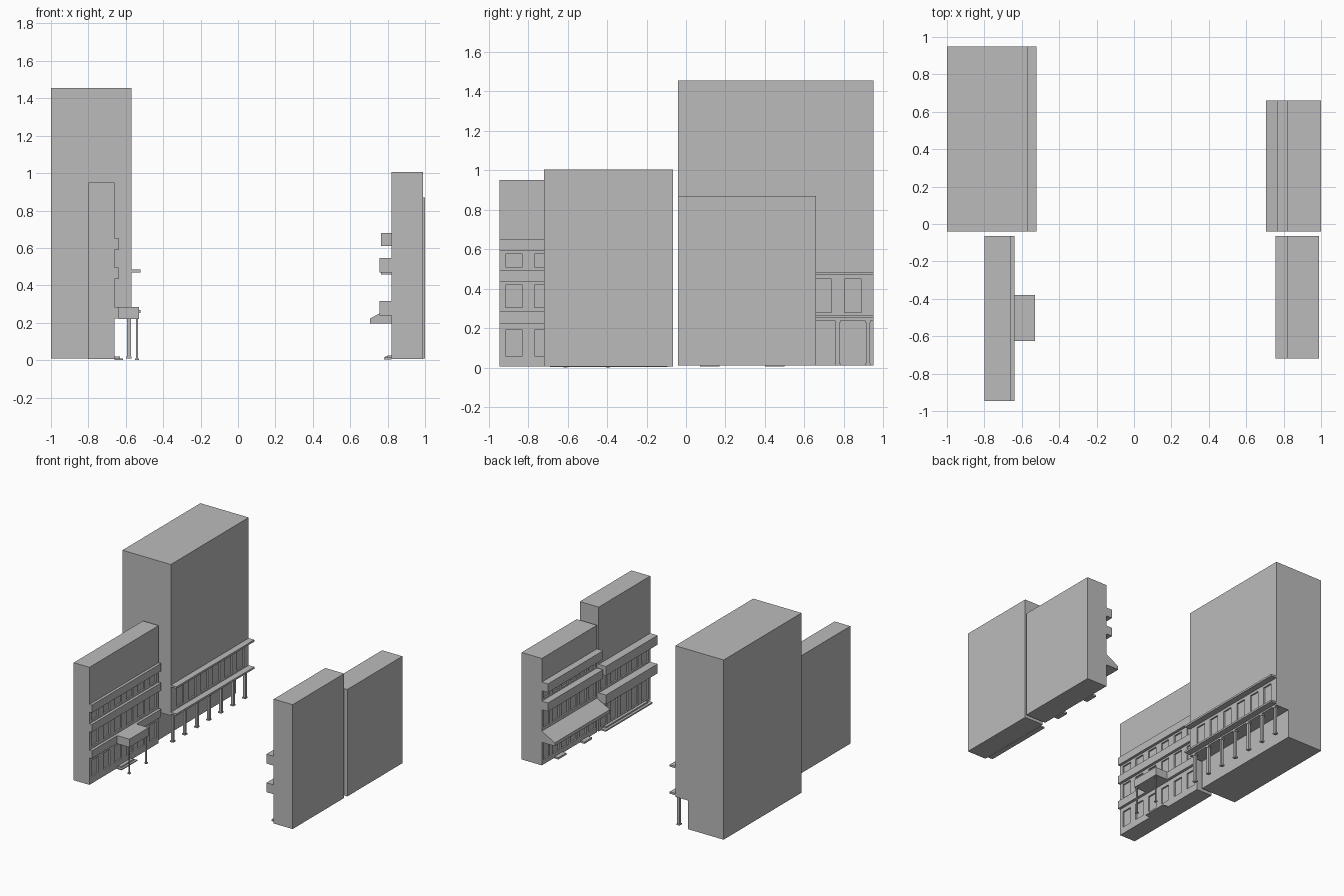
import bpy
import bmesh

old = bpy.data.objects.get("Cube")
if old:
    bpy.data.objects.remove(old, do_unlink=True)

GREY = (0.5, 0.5, 0.5, 1)
plaster = bpy.data.materials.new("plain_grey")
plaster.use_nodes = True
plaster.diffuse_color = GREY
plaster.node_tree.nodes["Principled BSDF"].inputs["Base Color"].default_value = GREY


def add_prism(bm, profile, y0, y1):
    """Extrude an (x, z) outline along y."""
    face = bm.faces.new([bm.verts.new((x, y0, z)) for x, z in profile])
    out = bmesh.ops.extrude_face_region(bm, geom=[face])
    moved = [v for v in out["geom"] if isinstance(v, bmesh.types.BMVert)]
    bmesh.ops.translate(bm, verts=moved, vec=(0, y1 - y0, 0))


def rect(x0, x1, z0, z1):
    return [(x0, z0), (x1, z0), (x1, z1), (x0, z1)]


def build(name, parts):
    """Make one object from (profile, y0, y1) parts."""
    bm = bmesh.new()
    for profile, y0, y1 in parts:
        add_prism(bm, profile, y0, y1)
    bmesh.ops.recalc_face_normals(bm, faces=bm.faces)
    mesh = bpy.data.meshes.new(name)
    bm.to_mesh(mesh)
    bm.free()
    mesh.materials.append(plaster)
    obj = bpy.data.objects.new(name, mesh)
    bpy.context.collection.objects.link(obj)
    return obj


def row(x, z0, z1, centres, width, depth=0.012):
    """Boxes straddling the wall plane x, one per opening."""
    return [(rect(x - depth, x + depth, z0, z1), c - width / 2, c + width / 2)
            for c in centres]


def spread(y0, y1, count):
    step = (y1 - y0) / count
    return [y0 + step * (i + 0.5) for i in range(count)]


def cut(obj, openings):
    cutter = build("window_cutter", openings)
    cutter.hide_render = True
    mod = obj.modifiers.new("windows", "BOOLEAN")
    mod.operation = "DIFFERENCE"
    mod.solver = "EXACT"
    mod.object = cutter
    bpy.context.view_layer.objects.active = obj
    bpy.ops.object.modifier_apply(modifier=mod.name)
    bpy.data.objects.remove(cutter, do_unlink=True)


# Tall block with a recessed ground floor
Y0, Y1 = -0.04, 0.95
tower = build("tower", [([(-1, 0.01), (-0.685, 0.01), (-0.685, 0.24),
                          (-0.57, 0.24), (-0.57, 1.455), (-1, 1.455)], Y0, Y1)])
bays = [0.847 - 0.153 * i for i in range(6)]
cut(tower, row(-0.57, 0.28, 0.45, bays, 0.085))
build("tower_upper_canopy", [(rect(-0.57, -0.52, 0.47, 0.485), Y0, Y1)])
build("tower_lower_canopy", [(rect(-0.57, -0.52, 0.252, 0.267), Y0, Y1)])

# Arcade columns with small feet and caps
columns = []
for i in range(7):
    y = 0.922 - 0.153 * i
    columns.append((rect(-0.593, -0.573, 0.01, 0.24), y - 0.01, y + 0.01))
    for z in (0.01, 0.23):
        columns.append((rect(-0.598, -0.57, z, z + 0.01), y - 0.014, y + 0.014))
build("arcade_columns", columns)

# Low left block with three ledges
Y0, Y1 = -0.945, -0.065
left = build("left_block", [(rect(-0.8, -0.66, 0.005, 0.95), Y0, Y1)])
bays = spread(Y0, Y1, 6)
cut(left, row(-0.66, 0.51, 0.575, bays, 0.085) + row(-0.66, 0.305, 0.42, bays, 0.085)
    + row(-0.66, 0.06, 0.19, bays, 0.085))
build("left_ledges", [(rect(-0.66, -0.638, z, z + 0.062), Y0, Y1)
                      for z in (0.59, 0.434, 0.222)])

# Entrance porch on thin posts
build("porch_roof", [(rect(-0.64, -0.528, 0.22, 0.285), -0.625, -0.38)])
posts = []
for y in (-0.61, -0.395):
    posts.append((rect(-0.545, -0.535, 0, 0.22), y - 0.005, y + 0.005))
    posts.append((rect(-0.55, -0.53, 0, 0.008), y - 0.01, y + 0.01))
build("porch_posts", posts)
build("porch_steps", [(rect(-0.66, -0.615, 0.002, 0.01), -0.6, -0.4),
                      (rect(-0.66, -0.632, 0.01, 0.02), -0.58, -0.42)])

# Right front block with two deep ledges and a stepped base
Y0, Y1 = -0.72, -0.065
front = build("right_front_block", [(rect(0.822, 0.99, 0.005, 1.005), Y0, Y1)])
bays = spread(Y0, Y1, 5)
cut(front, row(0.822, 0.33, 0.455, bays, 0.085) + row(0.822, 0.03, 0.22, bays, 0.085))
build("right_front_ledges", [(rect(0.757, 0.822, z, z + 0.075), Y0, Y1)
                             for z in (0.47, 0.24)])
build("right_front_steps", [(rect(0.78, 0.822, 0.003, 0.014), Y0 + 0.03, Y1 - 0.03),
                            (rect(0.8, 0.822, 0.014, 0.025), Y0 + 0.06, Y1 - 0.06)])

# Right rear block with two ledges and a sloping awning
Y0, Y1 = -0.04, 0.66
rear = build("right_rear_block", [(rect(0.82, 1.0, 0.01, 0.87), Y0, Y1)])
bays = spread(Y0, Y1, 6)
cut(rear, row(0.82, 0.54, 0.6, bays, 0.08) + row(0.82, 0.31, 0.44, bays, 0.08)
    + row(0.82, 0.05, 0.18, bays, 0.08))
build("right_rear_ledges", [(rect(0.765, 0.82, 0.61, 0.68), Y0, Y1),
                            (rect(0.765, 0.82, 0.457, 0.527), Y0, Y1)])
build("awning", [([(0.82, 0.195), (0.705, 0.195), (0.705, 0.222), (0.82, 0.285)], Y0, Y1)])
build("right_rear_steps", [(rect(0.785, 0.82, 0.005, 0.02), y - 0.05, y + 0.05)
                           for y in (0.12, 0.45)])
